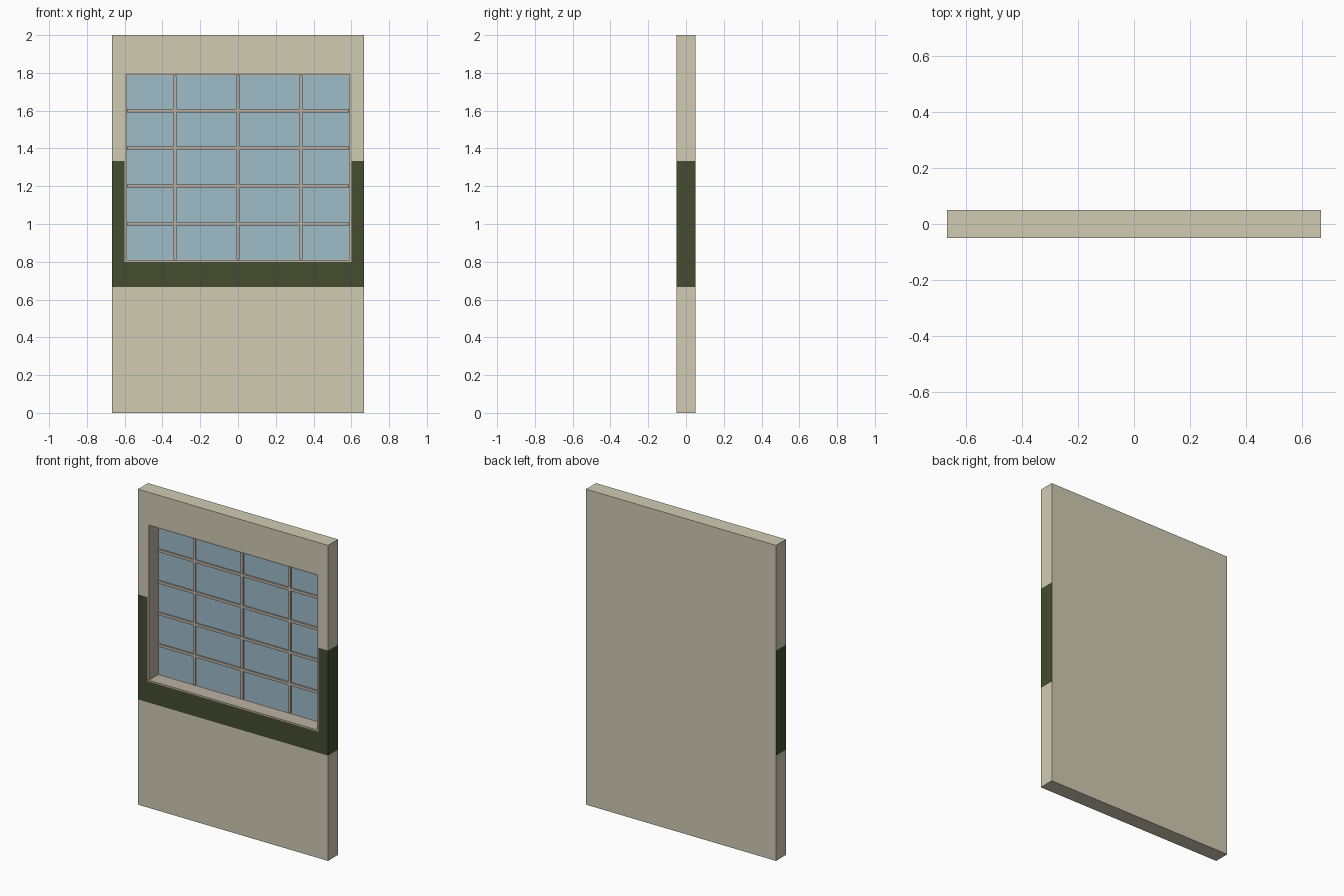
import bpy, bmesh
from mathutils import Vector

if "Cube" in bpy.data.objects:
    bpy.data.objects.remove(bpy.data.objects["Cube"])

W, D, H = 0.6665, 0.05, 2.0          # half width, half depth, height
OX, Z0, Z1 = 0.6, 0.8, 1.8           # window opening
BAND = (0.667, 1.333)                # painted band heights
RIM, GLASS_Y = 0.013, 0.045


def material(name, rgb):
    m = bpy.data.materials.new(name)
    m.diffuse_color = (*rgb, 1)
    m.use_nodes = True
    m.node_tree.nodes["Principled BSDF"].inputs["Base Color"].default_value = m.diffuse_color
    return m


def finish(name, bm, *mats):
    me = bpy.data.meshes.new(name)
    bm.to_mesh(me)
    bm.free()
    for m in mats:
        me.materials.append(m)
    ob = bpy.data.objects.new(name, me)
    bpy.context.collection.objects.link(ob)
    return ob


def add_box(bm, lo, hi):
    lo, hi = Vector(lo), Vector(hi)
    vs = bmesh.ops.create_cube(bm, size=1)["verts"]
    bmesh.ops.scale(bm, vec=hi - lo, verts=vs)
    bmesh.ops.translate(bm, vec=(lo + hi) / 2, verts=vs)


def add_quad(bm, x, z0, z1, y):
    return bm.faces.new([bm.verts.new(c) for c in
                         ((-x, y, z0), (x, y, z0), (x, y, z1), (-x, y, z1))])


cream = material("cream_paint", (0.63, 0.60, 0.45))
green = material("green_paint", (0.058, 0.074, 0.028))
trim = material("window_trim", (0.50, 0.44, 0.37))
blue = material("pane_blue", (0.337, 0.503, 0.584))

# Wall slab, cut along the band and opening edges
bm = bmesh.new()
add_box(bm, (-W, -D, 0), (W, D, H))
cuts = [((0, 0, z), (0, 0, 1)) for z in (*BAND, Z0, Z1)]
cuts += [((x, 0, 0), (1, 0, 0)) for x in (-OX, OX)]
for co, no in cuts:
    bmesh.ops.bisect_plane(bm, geom=bm.verts[:] + bm.edges[:] + bm.faces[:],
                           plane_co=co, plane_no=no)
bm.normal_update()
hole = []
for f in bm.faces:
    c = f.calc_center_median()
    if f.normal.y < -0.5 and abs(c.x) < OX and Z0 < c.z < Z1:
        hole.append(f)
    elif BAND[0] < c.z < BAND[1] and f.normal.y < 0.5:
        f.material_index = 1
bmesh.ops.delete(bm, geom=hole, context='FACES')
finish("wall_panel", bm, cream, green)

# Window frame: flush rim plus deep reveal
bm = bmesh.new()
face = add_quad(bm, OX, Z0, Z1, -D)
bm.normal_update()
bmesh.ops.inset_region(bm, faces=[face], thickness=RIM, use_boundary=True)
inner = bmesh.ops.extrude_face_region(bm, geom=[face])["geom"]
bmesh.ops.translate(bm, vec=(0, D + GLASS_Y, 0),
                    verts=[g for g in inner if isinstance(g, bmesh.types.BMVert)])
back = [f for f in bm.faces if len(f.verts) == 4 and
        all(abs(v.co.y - GLASS_Y) < 1e-4 for v in f.verts)]
stale = [face] if face.is_valid and face not in back else []
bmesh.ops.delete(bm, geom=back + stale, context='FACES')
finish("window_frame", bm, trim)

# Glass pane
bm = bmesh.new()
add_quad(bm, OX - RIM, Z0 + RIM, Z1 - RIM, GLASS_Y)
finish("glass_pane", bm, blue)

# Glazing bars
bm = bmesh.new()
b, y0 = 0.009, GLASS_Y - 0.008
for x in (-1 / 3, 0, 1 / 3):
    add_box(bm, (x - b, y0, Z0 + RIM), (x + b, GLASS_Y, Z1 - RIM))
for z in (1.0, 1.2, 1.4, 1.6):
    add_box(bm, (-OX + RIM, y0 - 0.001, z - b), (OX - RIM, GLASS_Y, z + b))
finish("glazing_bars", bm, trim)
